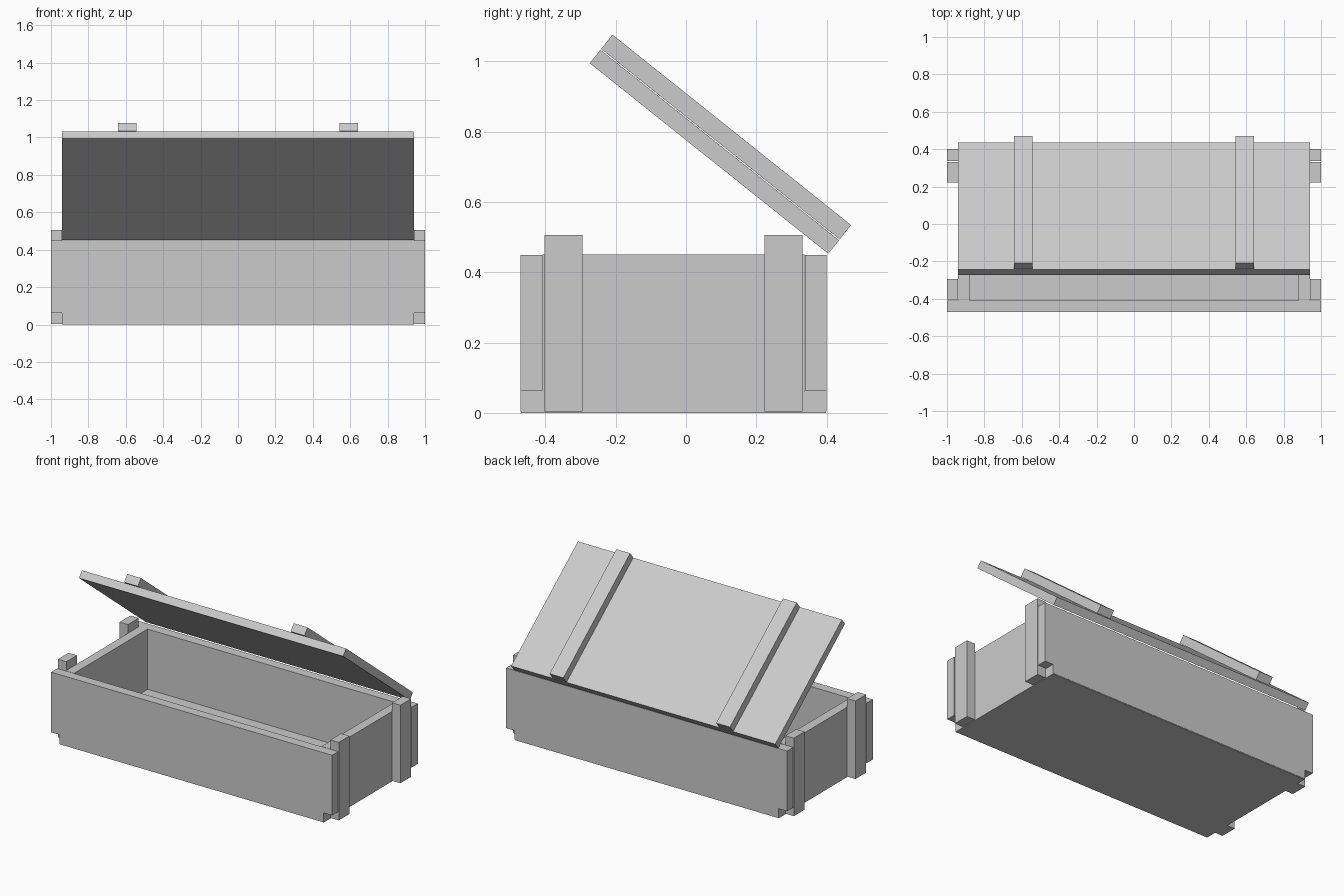
import bpy, bmesh
from math import atan2
from mathutils import Matrix, Vector

if "Cube" in bpy.data.objects:
    bpy.data.objects.remove(bpy.data.objects["Cube"])


def add_object(name, bm, matrix=None):
    bmesh.ops.recalc_face_normals(bm, faces=bm.faces[:])
    mesh = bpy.data.meshes.new(name)
    bm.to_mesh(mesh)
    bm.free()
    if matrix:
        mesh.transform(matrix)
    obj = bpy.data.objects.new(name, mesh)
    bpy.context.collection.objects.link(obj)
    return obj


def box(name, x, y, z, matrix=None):
    """Box from (min, max) ranges."""
    bm = bmesh.new()
    bmesh.ops.create_cube(bm, size=1)
    for v in bm.verts:
        v.co = [r[0] + (c + 0.5) * (r[1] - r[0]) for c, r in zip(v.co, (x, y, z))]
    return add_object(name, bm, matrix)


def plank(name, profile, y0, y1):
    """Extrude an x-z profile from y0 to y1."""
    bm = bmesh.new()
    face = bm.faces.new([bm.verts.new((x, y0, z)) for x, z in profile])
    new = bmesh.ops.extrude_face_region(bm, geom=[face])["geom"]
    bmesh.ops.translate(bm, vec=(0, y1 - y0, 0),
                        verts=[v for v in new if isinstance(v, bmesh.types.BMVert)])
    return add_object(name, bm)


TOP, FLOOR, END, BOTTOM = 0.449, 0.062, 0.94, 0.004

# long walls, notched at the lower corners
half = [(END, BOTTOM), (END, FLOOR), (1, FLOOR), (1, TOP)]
outline = half + [(-x, z) for x, z in reversed(half)]
plank("front_wall", outline, -0.471, -0.409)
plank("back_wall", outline, 0.338, 0.4)

# floor
box("floor", (-END, END), (-0.469, 0.398), (0, FLOOR))

# end walls and corner posts
for side, s in (("left", -1), ("right", 1)):
    box(side + "_end_wall", sorted((0.88 * s, END * s)), (-0.408, 0.337), (BOTTOM, 0.45))
    xr = sorted((END * s, s))
    box(side + "_front_post", xr, (-0.403, -0.295), (BOTTOM, 0.506))
    box(side + "_back_post", xr, (0.223, 0.332), (BOTTOM, 0.506))

# open lid: local y runs from hinge edge to free edge, z is the outer side
hinge, free = Vector((0, 0.405, 0.453)), Vector((0, -0.274, 0.995))
along = free - hinge
tilt = atan2(along.z, -along.y)
lid = Matrix.Translation(hinge) @ Matrix.Rotation(-tilt, 4, "X")
length = (-along.length, 0)
box("lid_board", (-END, END), length, (0, 0.049), lid)
for side, s in (("left", -1), ("right", 1)):
    box(side + "_lid_batten", sorted((0.544 * s, 0.642 * s)), length, (0.052, 0.104), lid)
